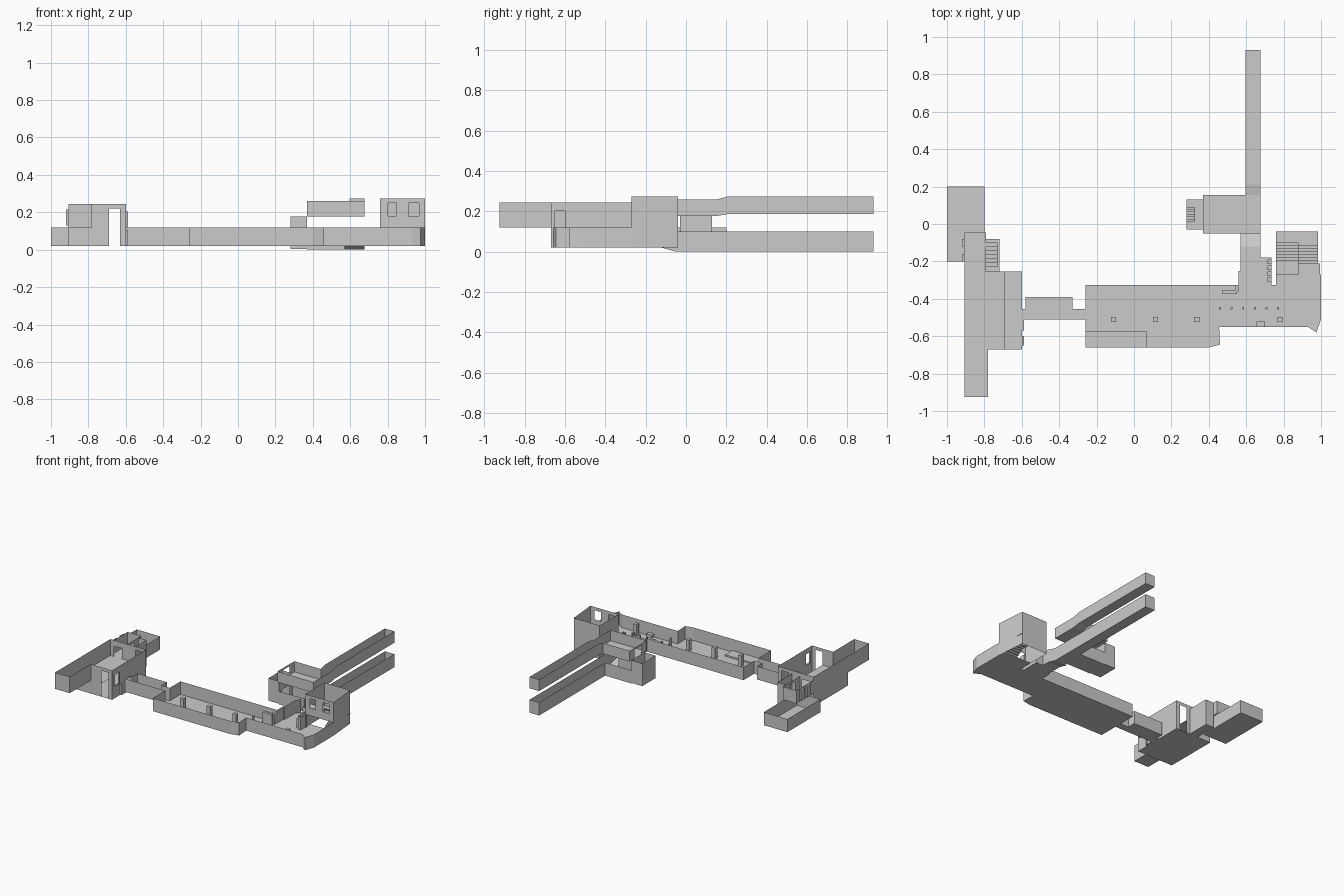
import bpy, bmesh

if "Cube" in bpy.data.objects:
    bpy.data.objects.remove(bpy.data.objects["Cube"])


def quad(bm, pts):
    bm.faces.new([bm.verts.new(p) for p in pts])


def finish(bm, name):
    bmesh.ops.remove_doubles(bm, verts=bm.verts, dist=0.0005)
    me = bpy.data.meshes.new(name)
    bm.to_mesh(me)
    bm.free()
    ob = bpy.data.objects.new(name, me)
    bpy.context.collection.objects.link(ob)
    return ob


def wall(bm, a, b, z0, z1, holes=()):
    """Thin wall from a to b; holes are (start, end, low, high), start/end as fractions."""
    us = sorted({0, 1, *[h[0] for h in holes], *[h[1] for h in holes]})
    zs = sorted({z0, z1, *[h[2] for h in holes], *[h[3] for h in holes]})
    at = lambda u, z: (a[0] + (b[0] - a[0]) * u, a[1] + (b[1] - a[1]) * u, z)
    for u, v in zip(us, us[1:]):
        for z, w in zip(zs, zs[1:]):
            mu, mz = (u + v) / 2, (z + w) / 2
            if not any(h[0] < mu < h[1] and h[2] < mz < h[3] for h in holes):
                quad(bm, [at(u, z), at(v, z), at(v, w), at(u, w)])


def room(name, pts, z0, z1, skip=(), holes={}, floor=True):
    """Open-topped room: floor polygon plus a wall on each edge not skipped."""
    bm = bmesh.new()
    if floor:
        quad(bm, [(x, y, z0) for x, y in pts])
    for i, a in enumerate(pts):
        if i not in skip:
            wall(bm, a, pts[(i + 1) % len(pts)], z0, z1, holes.get(i, ()))
    return finish(bm, name)


def rect(x0, x1, y0, y1):  # edges: 0 front, 1 right, 2 back, 3 left
    return [(x0, y0), (x1, y0), (x1, y1), (x0, y1)]


def box(name, x0, x1, y0, y1, z0, z1):
    ob = room(name, rect(x0, x1, y0, y1), z0, z1)
    bm = bmesh.new()
    bm.from_mesh(ob.data)
    quad(bm, [(x, y, z1) for x, y in rect(x0, x1, y0, y1)])
    bmesh.ops.remove_doubles(bm, verts=bm.verts, dist=0.0005)
    bm.to_mesh(ob.data)
    bm.free()


def floor(name, x0, x1, y0, y1, za, zb=None):
    """Flat or y-sloped floor."""
    zb = za if zb is None else zb
    bm = bmesh.new()
    quad(bm, [(x0, y0, za), (x1, y0, za), (x1, y1, zb), (x0, y1, zb)])
    finish(bm, name)


def stairs(name, x0, x1, y0, y1, z0, z1, n):
    bm = bmesh.new()
    dy, dz = (y1 - y0) / n, (z1 - z0) / n
    for i in range(n):
        y, z = y0 + i * dy, z0 + i * dz
        quad(bm, [(x0, y, z), (x1, y, z), (x1, y, z + dz), (x0, y, z + dz)])
        quad(bm, [(x0, y, z + dz), (x1, y, z + dz), (x1, y + dy, z + dz), (x0, y + dy, z + dz)])
    finish(bm, name)


def slope_walls(name, xs, y0, y1, a, b):
    """Side walls with (bottom, top) heights changing from a to b."""
    bm = bmesh.new()
    for x in xs:
        quad(bm, [(x, y0, a[0]), (x, y1, b[0]), (x, y1, b[1]), (x, y0, a[1])])
    finish(bm, name)


L, M = 0.02, 0.12  # lower and upper floor levels

# Left wing
room("west_store", rect(-1, -.8, -.2, .2), L, M)
room("west_main_room", rect(-.905, -.6, -.67, -.255), L, .245,
     holes={0: [(.705, .90, L, .22), (0, .41, M, .245)],
            1: [(.39, .51, L, .11), (.05, .17, M, .205)],
            2: [(.10, .295, L, .22), (.68, .9, M, .2)]})
floor("west_upper_floor", -.905, -.69, -.67, -.255, M)
room("south_passage", rect(-.905, -.78, -.925, -.67), M, .245, skip=(2,))
room("west_upper_annex", rect(-.905, -.79, -.255, -.045), M, .22, skip=(0,),
     holes={1: [(.3, .6, M, .2)]})
room("west_stair_hall", rect(-.79, -.72, -.255, -.08), L, .22, skip=(0, 3))
stairs("west_stairs", -.79, -.73, -.23, -.1, L, M, 6)
for i, y in enumerate((-.2, -.12)):
    box(f"annex_window_{i}", -.92, -.905, y, y + .04, .13, .215)
for i, (y0, y1, z) in enumerate(((-.65, -.60, M), (-.57, -.51, L))):
    room(f"west_door_frame_{i}", rect(-.6, -.587, y0, y1), z, z + .085, skip=(1, 3))

# Connecting corridor
c = [(-.6, -.51), (-.26, -.51), (-.26, -.455), (-.33, -.455),
     (-.33, -.39), (-.58, -.39), (-.58, -.455), (-.6, -.455)]
room("link_corridor", c, L, M, skip=(1, 7))

# Long hall
hall = [(-.26, -.66), (.4, -.66), (.46, -.645), (.455, -.55), (.93, -.55), (.975, -.58),
        (1, -.51), (1, -.27), (.76, -.27), (.76, -.325), (.735, -.325), (.56, -.325),
        (-.26, -.325), (-.26, -.455), (-.26, -.51)]
room("long_hall", hall, L, M, skip=(7, 10, 13))
box("hall_platform", -.26, .07, -.66, -.575, L, .032)
for i, x in enumerate((-.11, .115, .335, .78)):
    box(f"hall_column_{i}", x - .014, x + .014, -.524, -.496, L, .105)
bm = bmesh.new()
wall(bm, (.455, -.45), (.78, -.45), L, .045)
wall(bm, (.455, -.45), (.455, -.48), L, .1)
wall(bm, (.78, -.45), (.78, -.51), L, .045)
finish(bm, "hall_rail")
for i in range(6):
    x = .46 + i * .062
    box(f"rail_post_{i}", x - .005, x + .005, -.457, -.445, L, .06)
box("hall_bench", .655, .7, -.55, -.52, L, .045)
box("hall_counter", .47, .55, -.375, -.355, L, .1)
box("hall_counter_end", .54, .56, -.36, -.325, L, .1)

# Stair tower at the right end
tower = [(.76, -.27), (1, -.27), (.98, -.04), (.76, -.04)]
room("stair_tower", tower, L, .275, floor=False,
     holes={0: [(0.05, .95, L, M), (.17, .36, .18, .25), (.63, .86, .18, .25)]})
floor("tower_entry_floor", .76, .995, -.27, -.21, L)
stairs("tower_stairs_lower", .88, .985, -.21, -.1, L, .1, 7)
floor("tower_landing", .76, .985, -.1, -.04, .1)
stairs("tower_stairs_upper", .76, .88, -.1, -.21, .1, .17, 7)
floor("tower_top_landing", .76, .88, -.27, -.21, .17)

# Neck from the hall to the north corridor
neck = [(.56, -.325), (.735, -.325), (.735, -.18), (.675, -.18), (.675, -.12),
        (.57, -.12), (.57, -.25), (.56, -.25)]
room("north_neck", neck, L, M, skip=(0, 4))
floor("neck_ramp", .57, .675, -.12, -.05, L, 0)
slope_walls("neck_ramp_walls", (.57, .675), -.12, -.05, (L, M), (0, .1))
for i in range(4):
    box(f"neck_locker_{i}", .715, .735, -.31 + i * .032, -.285 + i * .032, L, .09)

# North corridors, lower and upper
room("lower_corridor", rect(.595, .675, -.05, .93), 0, .1, skip=(0,),
     holes={3: [(.816, .98, 0, .1)]})
room("lower_room", rect(.37, .595, -.03, .13), 0, .1, skip=(1, 3))
room("upper_room", rect(.37, .675, -.05, .155), .178, .26,
     holes={2: [(0, .262, .178, .26)], 3: [(.3, .7, .178, .245)]})
floor("upper_ramp", .595, .675, .155, .21, .178, .187)
slope_walls("upper_ramp_walls", (.595, .675), .155, .21, (.178, .26), (.187, .275))
room("upper_corridor", rect(.595, .675, .21, .93), .187, .275, skip=(0,))

# Stair shaft beside the upper room
room("shaft", rect(.28, .37, -.03, .13), .004, .177, holes={1: [(.2, .8, .004, .1)]})
stairs("shaft_stairs", .28, .325, .01, .09, .004, .15, 6)
